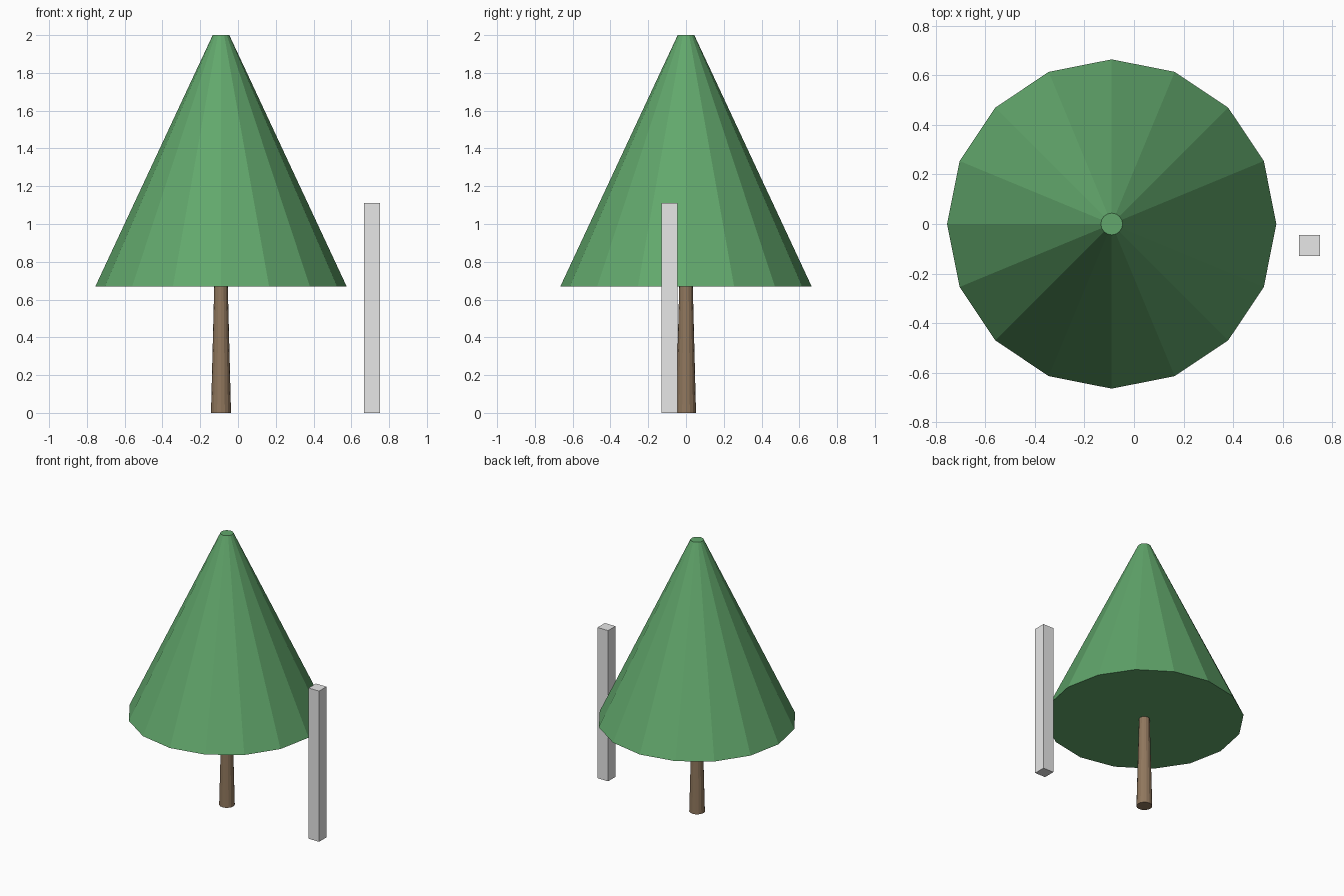
import bpy

cube = bpy.data.objects.get("Cube")
if cube:
    bpy.data.objects.remove(cube, do_unlink=True)


def make_material(name, rgb):
    mat = bpy.data.materials.new(name)
    mat.use_nodes = True
    colour = (*rgb, 1.0)
    mat.diffuse_color = colour
    mat.node_tree.nodes["Principled BSDF"].inputs["Base Color"].default_value = colour
    return mat


def finish(name, mat):
    obj = bpy.context.object
    obj.name = obj.data.name = name
    obj.data.materials.append(mat)
    return obj


def tapered(name, x, z0, z1, r0, r1, mat):
    """Upright flat-sided frustum between two heights."""
    bpy.ops.mesh.primitive_cone_add(vertices=16, radius1=r0, radius2=r1,
                                    depth=z1 - z0, location=(x, 0, (z0 + z1) / 2))
    return finish(name, mat)


green = make_material("leaf green", (0.122, 0.39, 0.15))
brown = make_material("bark brown", (0.28, 0.185, 0.11))
grey = make_material("post grey", (0.8, 0.8, 0.8))

TREE_X = -0.09

# Tree: tapered trunk under a wide cone of foliage
tapered("trunk", TREE_X, 0.0, 0.67, 0.053, 0.036, brown)
tapered("foliage", TREE_X, 0.67, 2.0, 0.665, 0.044, green)

# Square post standing beside the tree
width, height = 0.086, 1.11
bpy.ops.mesh.primitive_cube_add(size=1, location=(0.709, -0.087, height / 2))
post = finish("post", grey)
post.scale = (width, width, height)
